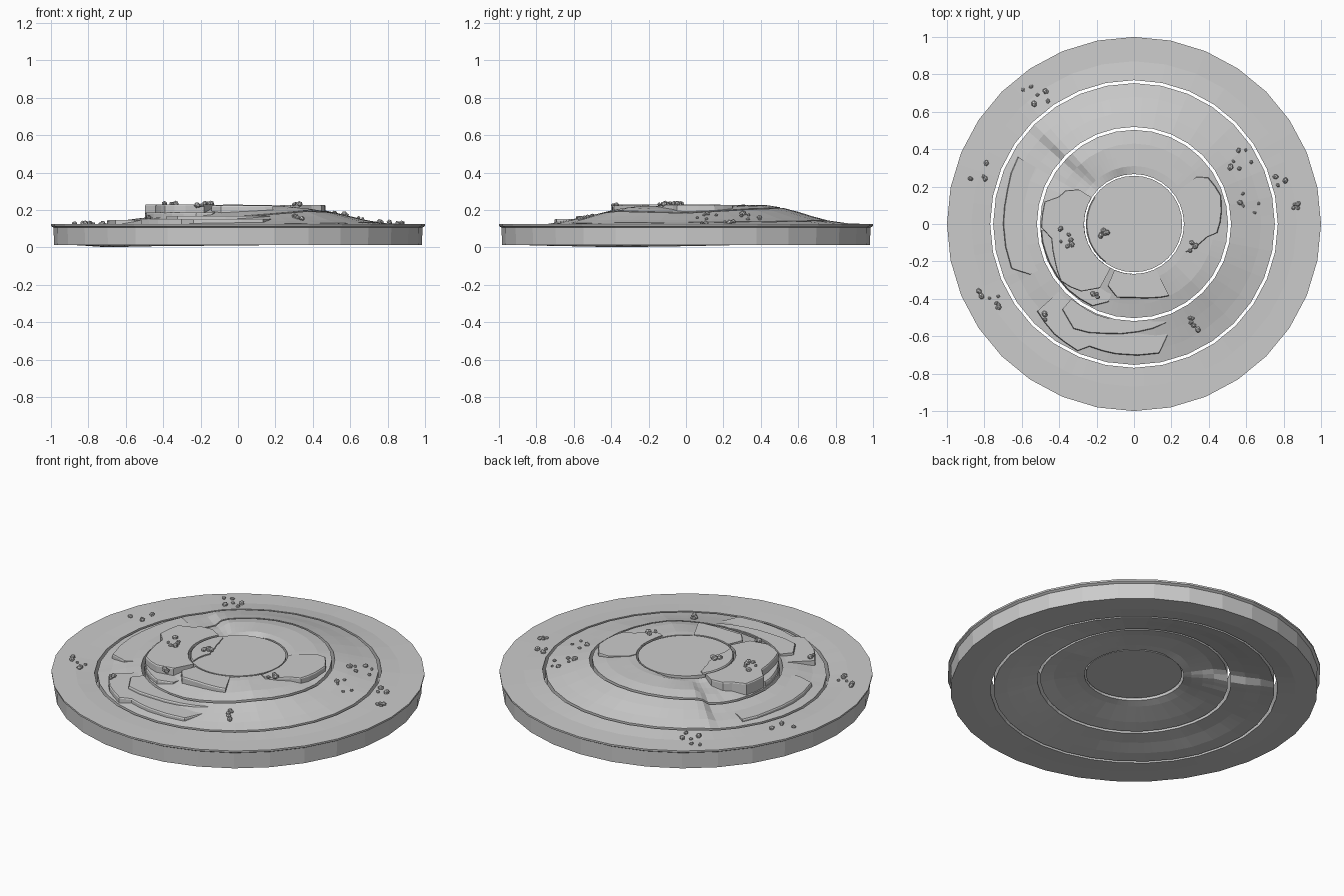
import bpy, bmesh, math, random
from mathutils import Matrix, Vector, Euler

if "Cube" in bpy.data.objects:
    bpy.data.objects.remove(bpy.data.objects["Cube"])

random.seed(4)
SIDES = 32                                # sides of every ring
STEPS = 96                                # angular samples, lying on the 32-sided outline
THICK = 0.11

stone = bpy.data.materials.new("stone_grey")
stone.diffuse_color = (0.6, 0.6, 0.6, 1)
stone.use_nodes = True
stone.node_tree.nodes["Principled BSDF"].inputs["Base Color"].default_value = stone.diffuse_color

# Terrain heights: radial stations, then one row per compass angle
RADII = [0.0, 0.26, 0.31, 0.43, 0.51, 0.60, 0.68, 0.76, 0.87, 1.01]
HEIGHTS = {
    0:   [.222, .220, .212, .195, .185, .165, .147, .133, .126, .124],
    40:  [.222, .222, .224, .218, .205, .180, .158, .138, .127, .124],
    85:  [.222, .223, .228, .226, .214, .190, .165, .144, .128, .124],
    105: [.222, .210, .228, .225, .212, .190, .165, .144, .128, .124],
    131: [.222, .210, .212, .220, .203, .182, .162, .140, .127, .124],
    135: [.222, .210, .204, .203, .195, .175, .160, .134, .126, .124],
    139: [.222, .208, .200, .190, .168, .150, .142, .130, .126, .124],
    150: [.222, .212, .200, .178, .160, .148, .140, .127, .125, .124],
    180: [.222, .215, .200, .172, .158, .146, .128, .118, .124, .124],
    207: [.222, .216, .200, .172, .158, .142, .122, .112, .124, .124],
    235: [.222, .216, .203, .174, .158, .145, .128, .118, .124, .124],
    270: [.222, .216, .210, .182, .165, .150, .136, .122, .124, .124],
    315: [.222, .222, .222, .214, .195, .168, .146, .129, .125, .124],
}
HEIGHTS[360] = HEIGHTS[0]
KEYS = sorted(HEIGHTS)


def lerp_row(row, r):
    for k in range(len(RADII) - 1):
        if r <= RADII[k + 1]:
            t = (r - RADII[k]) / (RADII[k + 1] - RADII[k])
            return row[k] + (row[k + 1] - row[k]) * t
    return row[-1]


def height(deg, r):
    deg %= 360
    for a, b in zip(KEYS, KEYS[1:]):
        if a <= deg <= b:
            t = (deg - a) / (b - a)
            return lerp_row(HEIGHTS[a], r) * (1 - t) + lerp_row(HEIGHTS[b], r) * t


def finish(bm, name):
    mesh = bpy.data.meshes.new(name)
    bm.to_mesh(mesh)
    bm.free()
    mesh.materials.append(stone)
    ob = bpy.data.objects.new(name, mesh)
    bpy.context.collection.objects.link(ob)
    return ob


def polar(deg, r, z):
    """Point at an angle, pulled in to the straight side of the ring outline."""
    half = 180 / SIDES
    r *= math.cos(math.radians(half)) / math.cos(math.radians(deg % (2 * half) - half))
    a = math.radians(deg)
    return (r * math.cos(a), r * math.sin(a), z)


def terrain_ring(name, radii, lip=False):
    """Solid ring: the underside repeats the terrain one thickness lower."""
    bm = bmesh.new()
    cols = []
    for i in range(STEPS):
        deg = 360 * i / STEPS
        top = [(r, height(deg, r)) for r in radii]
        under = [(r, z - THICK - .002) for r, z in reversed(top)]
        if lip:                           # overhanging rim of the outermost ring
            top += [(1.0, .114), (.986, .106)]
            under[0] = (.984, .014)
        cols.append([bm.verts.new(polar(deg, r, z)) for r, z in top + under])
    for i in range(STEPS):
        a, b = cols[i], cols[(i + 1) % STEPS]
        for j in range(len(a)):
            k = (j + 1) % len(a)
            bm.faces.new((a[j], a[k], b[k], b[j]))
    return finish(bm, name)


def cliff(name, stations, top, base):
    """Ledge with a flat top and sheer sides: stations are (angle, inner r, outer r)."""
    dense = []
    for p, q in zip(stations, stations[1:]):
        n = max(1, round((q[0] - p[0]) / 8))
        dense += [[p[c] + (q[c] - p[c]) * s / n for c in range(3)] for s in range(n)]
    dense.append(stations[-1])
    bm = bmesh.new()
    rows = []
    for d, ri, ro in dense:
        rows.append([bm.verts.new(polar(d, r, z)) for r, z in
                     ((ri, base), (ri, top), (ro - .004, top), (ro, top - .006), (ro, base))])
    for a, b in zip(rows, rows[1:]):
        for j in range(4):
            bm.faces.new((a[j], a[j + 1], b[j + 1], b[j]))
    bm.faces.new(rows[0][::-1])
    bm.faces.new(rows[-1])
    return finish(bm, name)


# Concentric ground pieces
bm = bmesh.new()
disc = [bm.verts.new(polar(360 * i / SIDES, .258, .222)) for i in range(SIDES)]
low = [bm.verts.new(polar(360 * i / SIDES, .258, .222 - THICK)) for i in range(SIDES)]
bm.faces.new(disc)
bm.faces.new(low[::-1])
for i in range(SIDES):
    j = (i + 1) % SIDES
    bm.faces.new((low[i], low[j], disc[j], disc[i]))
finish(bm, "centre_disc")
terrain_ring("inner_ring", [.267, .31, .37, .43, .503])
terrain_ring("middle_ring", [.519, .60, .68, .753])
terrain_ring("outer_ring", [.769, .87, 1.0], lip=True)

# Cliff ledges
cliff("centre_ledge", [(146, .225, .256), (158, .185, .256), (180, .15, .256),
                       (210, .15, .256), (233, .25, .256)], .229, .21)
cliff("left_plateau", [(148, .268, .35), (154, .268, .41), (160, .268, .43), (166, .268, .495),
                       (182, .268, .499), (190, .268, .45), (205, .268, .47), (218, .268, .499),
                       (232, .268, .46), (242, .268, .39)], .229, .15)
cliff("left_lower_step", [(184, .42, .5), (205, .42, .5), (225, .42, .499), (243, .38, .495),
                          (252, .36, .44)], .186, .15)
cliff("front_plateau", [(247, .268, .36), (257, .268, .405), (270, .268, .395),
                        (284, .268, .41), (296, .268, .43)], .223, .17)
cliff("right_plateau", [(-28, .28, .32), (-10, .268, .40), (-6, .268, .45), (8, .268, .475),
                        (18, .268, .492), (32, .268, .47), (37, .30, .42)], .226, .17)
cliff("front_low_step", [(222, .525, .70), (234, .525, .73), (246, .525, .745), (250, .525, .70),
                         (262, .525, .705), (281, .525, .705), (289, .525, .60)], .153, .10)
cliff("front_high_step", [(230, .525, .60), (240, .525, .65), (255, .525, .61),
                          (272, .525, .58), (288, .525, .56)], .168, .13)
cliff("left_step", [(150, .60, .72), (165, .58, .705), (180, .57, .70),
                    (200, .57, .70), (206, .57, .62)], .147, .11)

# Loose pebbles in clusters: x, y, spread, count, ground height (None = terrain)
CLUSTERS = [(-.84, .29, .06, 5, None), (-.53, .70, .07, 6, None), (.57, .34, .06, 7, None),
            (.62, .11, .07, 5, None), (.77, .24, .04, 3, None), (.84, .07, .04, 4, None),
            (-.77, -.40, .06, 7, None), (.32, -.53, .04, 5, None), (-.37, -.07, .06, 6, .229),
            (-.17, -.07, .04, 4, .229), (-.21, -.38, .025, 3, .22), (-.46, -.50, .02, 3, .153),
            (.32, -.12, .025, 3, .226)]
bm = bmesh.new()
for x, y, spread, count, ground in CLUSTERS:
    for _ in range(count):
        px, py = x + random.uniform(-spread, spread), y + random.uniform(-spread, spread)
        s = random.uniform(.010, .020)
        z = ground or height(math.degrees(math.atan2(py, px)), math.hypot(px, py))
        m = Matrix.LocRotScale(Vector((px, py, z + s * .3)),
                               Euler((random.uniform(-.5, .5), random.uniform(-.5, .5),
                                      random.uniform(0, 6))),
                               Vector((s, s * .8, s * .8)))
        bmesh.ops.create_icosphere(bm, subdivisions=1, radius=1, matrix=m)
finish(bm, "pebbles")
